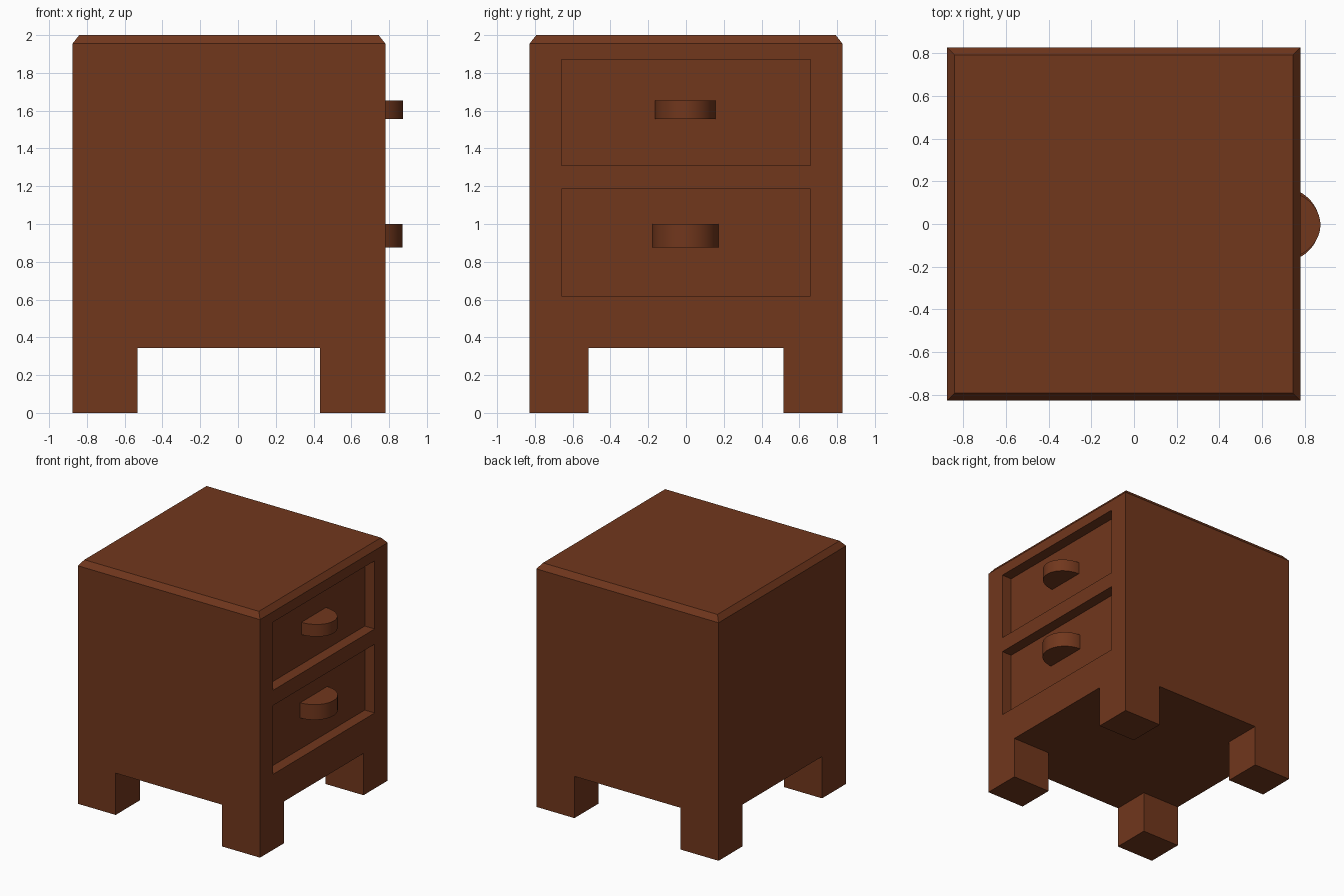
import bpy, bmesh
from math import pi, cos, sin

if "Cube" in bpy.data.objects:
    bpy.data.objects.remove(bpy.data.objects["Cube"])

wood = bpy.data.materials.new("brown_wood")
wood.diffuse_color = (0.165, 0.038, 0.012, 1)
wood.use_nodes = True
wood.node_tree.nodes["Principled BSDF"].inputs["Base Color"].default_value = wood.diffuse_color

X0, X1, Y = -0.876, 0.78, 0.828   # cabinet footprint
PANEL_X = 0.69                    # recessed drawer face


def finish(bm, name):
    bmesh.ops.recalc_face_normals(bm, faces=bm.faces)
    mesh = bpy.data.meshes.new(name)
    bm.to_mesh(mesh)
    bm.free()
    mesh.materials.append(wood)
    ob = bpy.data.objects.new(name, mesh)
    bpy.context.collection.objects.link(ob)
    return ob


def add_box(bm, lo, hi):
    verts = bmesh.ops.create_cube(bm, size=1)["verts"]
    for v in verts:
        v.co = [(l + h) / 2 + c * (h - l) for l, h, c in zip(lo, hi, v.co)]


def box(name, lo, hi):
    bm = bmesh.new()
    add_box(bm, lo, hi)
    return finish(bm, name)


# Cabinet body with a chamfered top
bm = bmesh.new()
add_box(bm, (X0, -Y, 0.343), (X1, Y, 1.955))
top = max(bm.faces, key=lambda f: f.calc_center_median().z)
bmesh.ops.inset_region(bm, faces=[top], thickness=0.05)
for v in top.verts:
    v.co.z = 2.0
body = finish(bm, "cabinet_body")

# Drawer recesses cut into the right side
for i, (z0, z1) in enumerate([(0.62, 1.185), (1.31, 1.87)]):
    cutter = box("recess_cutter", (PANEL_X, -0.66, z0), (X1 + 0.2, 0.66, z1))
    cutter.hide_render = True
    mod = body.modifiers.new("recess", "BOOLEAN")
    mod.operation = "DIFFERENCE"
    mod.solver = "EXACT"
    mod.object = cutter
    bpy.context.view_layer.objects.active = body
    bpy.ops.object.modifier_apply(modifier=mod.name)
    bpy.data.objects.remove(cutter)

# Four square legs
for side, xa, xb in (("back", X0, -0.532), ("front", 0.434, X1)):
    for hand, ya, yb in (("left", -Y, -0.515), ("right", 0.515, Y)):
        box(f"{side}_{hand}_leg", (xa, ya, 0), (xb, yb, 0.343))


# Half-round drawer handles
def handle(name, half_width, reach, yc, z0, z1, n=32):
    bm = bmesh.new()
    ring = [bm.verts.new((PANEL_X + reach * sin(pi * k / n),
                          yc - half_width * cos(pi * k / n), z0))
            for k in range(n + 1)]
    face = bm.faces.new(ring)
    ext = bmesh.ops.extrude_face_region(bm, geom=[face])["geom"]
    for v in ext:
        if isinstance(v, bmesh.types.BMVert):
            v.co.z = z1
    ob = finish(bm, name)
    bpy.ops.object.select_all(action="DESELECT")
    ob.select_set(True)
    bpy.context.view_layer.objects.active = ob
    bpy.ops.object.shade_smooth_by_angle(angle=pi / 6)


handle("upper_handle", 0.16, 0.184, -0.004, 1.555, 1.655)
handle("lower_handle", 0.175, 0.181, -0.003, 0.875, 1.0)
